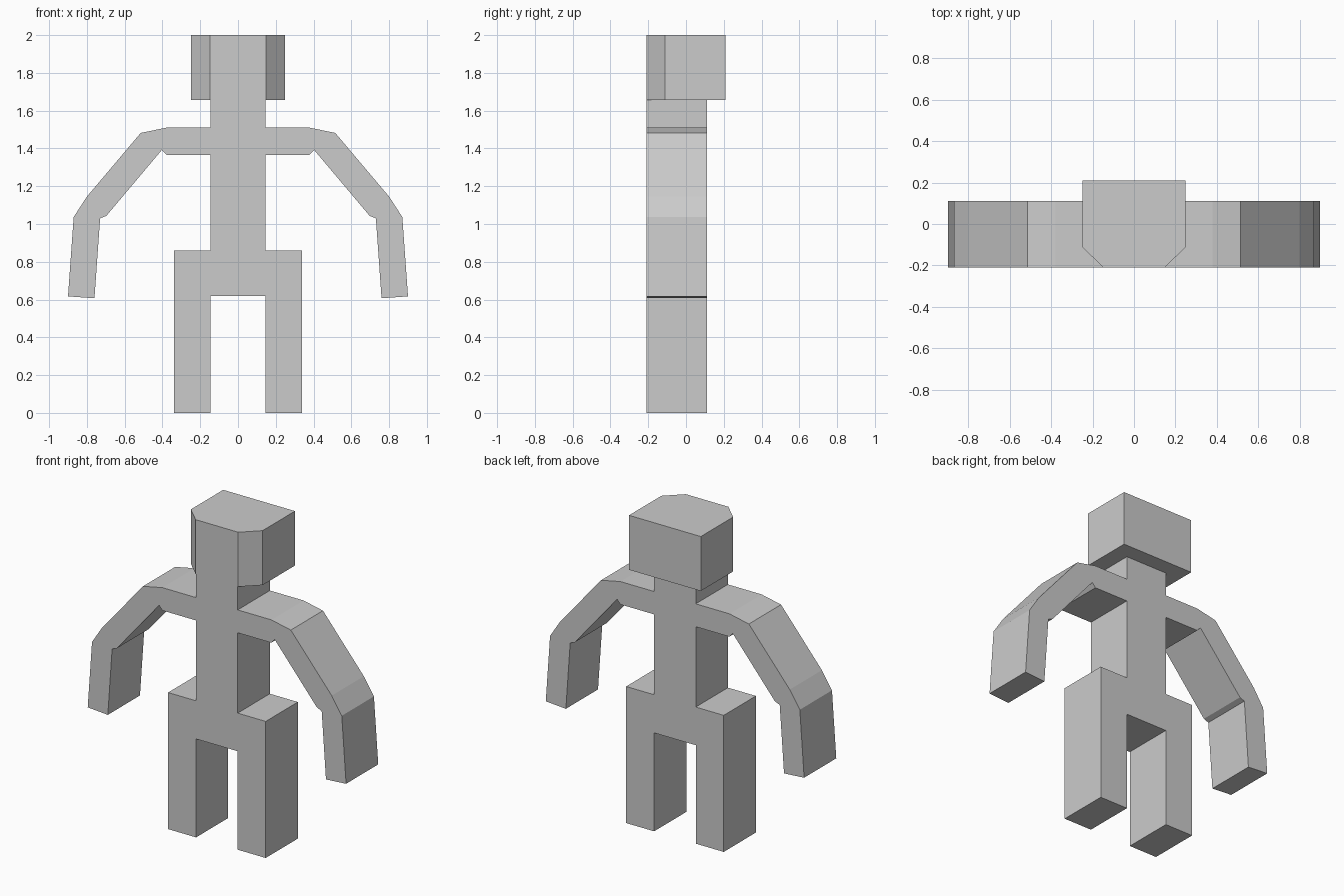
import bpy, bmesh
from mathutils import Vector

if "Cube" in bpy.data.objects:
    bpy.data.objects.remove(bpy.data.objects["Cube"])


def prism(name, outline, place, offset):
    """Flat-faced solid: place a 2D outline in space and extrude it by offset."""
    bm = bmesh.new()
    face = bm.faces.new([bm.verts.new(place(a, b)) for a, b in outline])
    new = bmesh.ops.extrude_face_region(bm, geom=[face], use_keep_orig=True)["geom"]
    bmesh.ops.translate(bm, vec=Vector(offset),
                        verts=[v for v in new if isinstance(v, bmesh.types.BMVert)])
    bmesh.ops.recalc_face_normals(bm, faces=bm.faces[:])
    mesh = bpy.data.meshes.new(name)
    bm.to_mesh(mesh)
    bm.free()
    obj = bpy.data.objects.new(name, mesh)
    bpy.context.collection.objects.link(obj)
    return obj


def mirrored(half):
    """Complete a symmetric outline from its right half."""
    return half + [(-a, b) for a, b in reversed(half)]


FRONT, BACK, REAR_HEAD = -0.21, 0.11, 0.21
NECK_Z, TOP_Z = 1.657, 2.0

# Body: one silhouette of neck, arm, torso, hip and leg, seen from the front
neck = [(0.145, NECK_Z), (0.145, 1.51)]
arm = [(0.38, 1.51), (0.515, 1.482), (0.80, 1.145), (0.87, 1.037),
       (0.90, 0.617), (0.76, 0.607), (0.73, 1.03), (0.697, 1.043),
       (0.403, 1.392), (0.379, 1.366)]
torso = [(0.145, 1.366), (0.145, 0.86)]
leg = [(0.34, 0.86), (0.34, 0.0), (0.145, 0.0), (0.145, 0.62)]
prism("body", mirrored(neck + arm + torso + leg),
      lambda x, z: (x, FRONT, z), (0, BACK - FRONT, 0))

# Head: block with chamfered front corners, seen from above
head = [(0.148, FRONT), (0.25, -0.112), (0.25, REAR_HEAD)]
prism("head", mirrored(head),
      lambda x, y: (x, y, NECK_Z), (0, 0, TOP_Z - NECK_Z))
